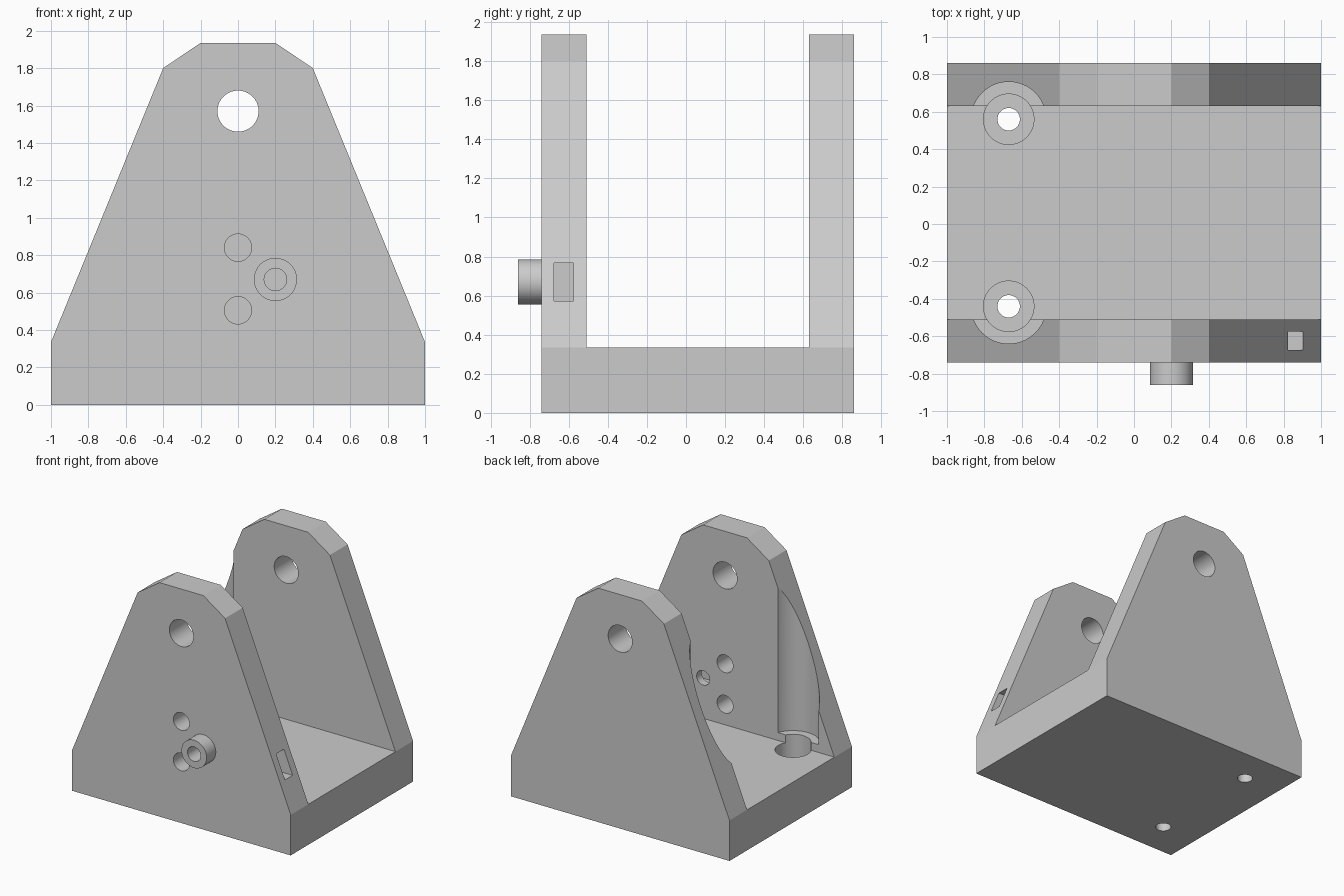
import bpy
import bmesh
import math
from mathutils import Matrix, Vector

old = bpy.data.objects.get("Cube")
if old:
    bpy.data.objects.remove(old, do_unlink=True)

grey = bpy.data.materials.new("light grey")
grey.use_nodes = True
GREY = (0.6, 0.6, 0.6, 1)
grey.diffuse_color = GREY
grey.node_tree.nodes["Principled BSDF"].inputs["Base Color"].default_value = GREY


def add_object(name, bm):
    bmesh.ops.recalc_face_normals(bm, faces=bm.faces[:])
    mesh = bpy.data.meshes.new(name)
    bm.to_mesh(mesh)
    bm.free()
    mesh.materials.append(grey)
    obj = bpy.data.objects.new(name, mesh)
    bpy.context.collection.objects.link(obj)
    return obj


def box(name, lo, hi):
    lo, hi = Vector(lo), Vector(hi)
    bm = bmesh.new()
    bmesh.ops.create_cube(bm, size=1, matrix=Matrix.Translation((lo + hi) / 2)
                          @ Matrix.Diagonal((*(hi - lo), 1)))
    return add_object(name, bm)


def cylinder(name, start, end, radius):
    start, end = Vector(start), Vector(end)
    axis = end - start
    turn = axis.to_track_quat('Z', 'Y').to_matrix().to_4x4()
    bm = bmesh.new()
    bmesh.ops.create_cone(bm, cap_ends=True, segments=64, radius1=radius,
                          radius2=radius, depth=axis.length,
                          matrix=Matrix.Translation((start + end) / 2) @ turn)
    return add_object(name, bm)


def combine(target, tool, operation='DIFFERENCE'):
    mod = target.modifiers.new(tool.name, 'BOOLEAN')
    mod.operation = operation
    mod.solver = 'EXACT'
    mod.object = tool
    bpy.context.view_layer.objects.active = target
    bpy.ops.object.modifier_apply(modifier=mod.name)
    bpy.data.objects.remove(tool, do_unlink=True)


FRONT, BACK = -0.74, 0.86
INNER_FRONT, INNER_BACK = -0.51, 0.63
FLOOR = 0.335

# Bracket outline, extruded front to back
half = [(1, 0), (1, FLOOR), (0.4, 1.8), (0.2, 1.935)]
outline = half + [(-x, z) for x, z in reversed(half)]
bm = bmesh.new()
face = bm.faces.new([bm.verts.new((x, FRONT, z)) for x, z in outline])
side = bmesh.ops.extrude_face_region(bm, geom=[face])
bmesh.ops.translate(bm, vec=(0, BACK - FRONT, 0),
                    verts=[v for v in side["geom"] if isinstance(v, bmesh.types.BMVert)])
bracket = add_object("clevis_bracket", bm)

# Gap between the two upright plates
combine(bracket, box("gap", (-2, INNER_FRONT, FLOOR), (2, INNER_BACK, 3)))

# Boss on the front plate
combine(bracket, cylinder("boss", (0.2, -0.86, 0.67), (0.2, -0.65, 0.67), 0.115), 'UNION')

# Pivot hole through both plates
combine(bracket, cylinder("pivot_hole", (0, -1, 1.57), (0, 1, 1.57), 0.11))

# Small holes through the front plate
for x, z, r in ((0, 0.84, 0.073), (0, 0.505, 0.073), (0.2, 0.67, 0.06)):
    combine(bracket, cylinder("plate_hole", (x, -1, z), (x, -0.3, z), r))

# Nut slot entering from the sloped edge
combine(bracket, box("nut_slot", (0.1, -0.675, 0.573), (1.5, -0.575, 0.768)))

# Floor mounting holes with head recess and tool clearance
for y in (-0.44, 0.56):
    for name, low, high, r in (("clearance", 0.4, 3, 0.2),
                               ("recess", 0.167, 0.5, 0.135),
                               ("screw_hole", -0.2, 0.3, 0.06)):
        combine(bracket, cylinder(name, (-0.67, y, low), (-0.67, y, high), r))

# Smooth round walls, sharp edges
bpy.ops.object.select_all(action='DESELECT')
bracket.select_set(True)
bpy.context.view_layer.objects.active = bracket
bpy.ops.object.shade_smooth_by_angle(angle=math.radians(20))
